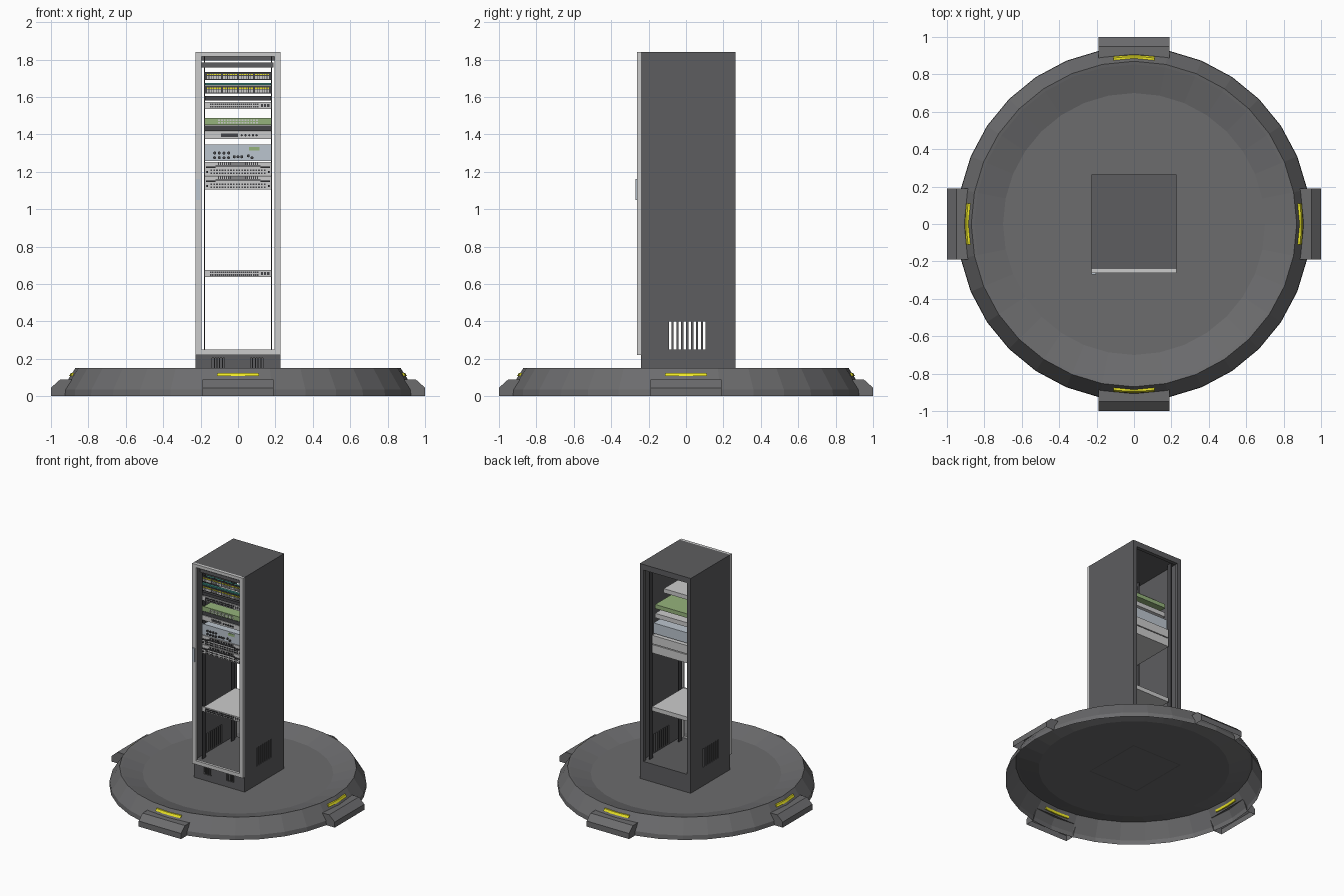
import bpy, bmesh, math
from mathutils import Matrix, Vector

if "Cube" in bpy.data.objects:
    bpy.data.objects.remove(bpy.data.objects["Cube"])


def material(name, rgb):
    m = bpy.data.materials.new(name)
    m.diffuse_color = (*rgb, 1)
    m.use_nodes = True
    m.node_tree.nodes["Principled BSDF"].inputs["Base Color"].default_value = m.diffuse_color
    return m


YELLOW = material("yellow", (0.85, 0.8, 0.02))
GREEN = material("green", (0.3, 0.45, 0.2))
TEAL = material("teal", (0.05, 0.28, 0.24))
PALE = material("pale_blue", (0.5, 0.56, 0.62))
DARK = material("dark_grey", (0.06, 0.06, 0.065))
BODY = material("body_grey", (0.11, 0.11, 0.115))
DISC = material("platform_grey", (0.15, 0.15, 0.155))


def finish(name, bm, mat=None):
    me = bpy.data.meshes.new(name)
    bm.to_mesh(me)
    bm.free()
    ob = bpy.data.objects.new(name, me)
    bpy.context.collection.objects.link(ob)
    if mat:
        me.materials.append(mat)
    return ob


def boxes(name, bounds, mat=None):
    """One object from many (x0, x1, y0, y1, z0, z1) boxes."""
    bm = bmesh.new()
    for x0, x1, y0, y1, z0, z1 in bounds:
        mid = Vector((x0 + x1, y0 + y1, z0 + z1)) / 2
        m = Matrix.Translation(mid) @ Matrix.Diagonal((x1 - x0, y1 - y0, z1 - z0, 1))
        bmesh.ops.create_cube(bm, size=1, matrix=m)
    return finish(name, bm, mat)


def lathe(name, profile, n, mat):
    bm = bmesh.new()
    rings = [[bm.verts.new((r * math.cos(2 * math.pi * i / n), r * math.sin(2 * math.pi * i / n), z))
              for i in range(n)] for r, z in profile]
    for a, b in zip(rings, rings[1:]):
        for i in range(n):
            j = (i + 1) % n
            bm.faces.new((a[i], a[j], b[j], b[i]))
    bm.faces.new(rings[-1])
    return finish(name, bm, mat)


def slotted(u0, u1, z0, z1, slots, s0, s1):
    """Rectangles (u0, u1, z0, z1) of a panel with vertical slots left open."""
    rects = [(u0, u1, z0, s0), (u0, u1, s1, z1)]
    edges = [u0] + [e for s in slots for e in s] + [u1]
    return rects + [(edges[i], edges[i + 1], s0, s1) for i in range(0, len(edges), 2)]


# Platform: open-bottomed dish
lathe("platform", [(0.945, 0), (0.942, 0.035), (0.87, 0.15), (0.853, 0.146), (0.70, 0.10)], 32, DISC)

# Edge brackets and yellow light strips on four sides
for k, side in enumerate(("front", "right", "back", "left")):
    rot = Matrix.Rotation(k * math.pi / 2, 4, 'Z')
    bm = bmesh.new()
    prof = [(-0.925, 0), (-1.0, 0), (-1.0, 0.045), (-0.95, 0.09), (-0.888, 0.09)]
    l, r = [[bm.verts.new((x, y, z)) for y, z in prof] for x in (-0.19, 0.19)]
    for i in range(1, 4):
        bm.faces.new((l[i], r[i], r[i + 1], l[i + 1]))
    bm.faces.new(l[::-1])
    bm.faces.new(r)
    bm.transform(rot)
    finish(side + "_bracket", bm, DISC)

    bm = bmesh.new()
    sect = [(0.883, 0.108), (0.903, 0.108), (0.894, 0.125), (0.878, 0.125)]
    rings = []
    for i in range(9):
        a = math.radians(-90 - 7.1 + 14.2 * i / 8)
        rings.append([bm.verts.new((q * math.cos(a), q * math.sin(a), z)) for q, z in sect])
    for a, b in zip(rings, rings[1:]):
        for i in range(4):
            j = (i + 1) % 4
            bm.faces.new((a[i], b[i], b[j], a[j]))
    bm.faces.new(rings[0])
    bm.faces.new(rings[-1][::-1])
    bm.transform(rot)
    finish(side + "_light_strip", bm, YELLOW)

# Cabinet shell
W, F, B, TOP = 0.228, -0.24, 0.265, 1.84
vents = [(-0.092 + 0.0262 * i, -0.078 + 0.0262 * i) for i in range(8)]
for side, x0, x1 in (("left", -W, -W + 0.012), ("right", W - 0.012, W)):
    boxes(side + "_panel", [(x0, x1, a, b, c, d) for a, b, c, d in
                            slotted(F, B, 0.22, TOP, vents, 0.25, 0.40)], BODY)
I = W - 0.012
boxes("cabinet_top", [(-I, I, F, B, 1.815, TOP)], BODY)
boxes("cabinet_floor", [(-I, I, F, B, 0.22, 0.245)], BODY)
boxes("back_frame", [(s * 0.205 - 0.011, s * 0.205 + 0.011, B - 0.03, B, 0.245, 1.815) for s in (-1, 1)]
      + [(-0.194, 0.194, B - 0.03, B, 1.795, 1.815)], BODY)

# Plinth with front vents
slots = [(c + 0.0145 * i - 0.0335, c + 0.0145 * i - 0.0245) for c in (-0.105, 0.1) for i in range(5)]
boxes("plinth_front", [(a, b, F, F + 0.012, c, d) for a, b, c, d in
                       slotted(-W, W, 0.10, 0.22, slots, 0.15, 0.205)], BODY)
boxes("plinth", [(-W, -I, F + 0.012, B, 0.10, 0.22), (I, W, F + 0.012, B, 0.10, 0.22),
                 (-I, I, B - 0.012, B, 0.10, 0.22)], BODY)

# Front door frame and handle
boxes("door_frame", [(-W, -0.195, -0.262, F, 0.22, TOP), (0.195, W, -0.262, F, 0.22, TOP),
                     (-0.195, 0.195, -0.262, F, 0.22, 0.25), (-0.195, 0.195, -0.262, F, 1.815, TOP)])
boxes("door_handle", [(-0.226, -0.202, -0.269, -0.262, 1.05, 1.16)], PALE)

# Mounting rails, front and back
boxes("mounting_rails", [(s * 0.179 - 0.003, s * 0.179 + 0.003, y, y + 0.045, 0.245, 1.815)
                         for s in (-1, 1) for y in (-0.2, 0.17)], DARK)

# Rack equipment
E, Y = 0.176, -0.2


def unit(name, z0, z1, depth, mat=None):
    """Front plate with a slightly smaller chassis behind."""
    return boxes(name, [(-E, E, Y - 0.008, Y, z0, z1),
                        (-0.165, 0.165, Y, Y + depth, z0 + 0.002, z1 - 0.002)], mat)


def ports(name, x0, x1, z, n, w, h, mat, out=0.012):
    step = (x1 - x0) / n
    boxes(name, [(x0 + step * (i + 0.5) - w / 2, x0 + step * (i + 0.5) + w / 2,
                  Y - out, Y - 0.006, z - h / 2, z + h / 2) for i in range(n)], mat)


def knobs(name, points, r):
    bm = bmesh.new()
    for x, z in points:
        m = Matrix.Translation((x, Y - 0.012, z)) @ Matrix.Rotation(math.pi / 2, 4, 'X')
        bmesh.ops.create_cone(bm, cap_ends=True, segments=10, radius1=r, radius2=r, depth=0.012, matrix=m)
    finish(name, bm, DARK)


boxes("top_blank_panel", [(-0.195, 0.19, Y - 0.008, Y + 0.03, 1.757, 1.783)], BODY)

# Patch panels with four groups of ports and circuit boards behind
for k, z in enumerate((1.69, 1.617)):
    n = f"patch_panel_{k + 1}"
    boxes(n, [(-E, E, Y - 0.008, Y + 0.004, z, z + 0.043)], DARK)
    boxes(n + "_board", [(-0.16 + 0.082 * g, -0.086 + 0.082 * g, Y + 0.004, Y + 0.03, z + 0.006, z + 0.037)
                         for g in range(4)], TEAL)
    for g in range(4):
        x = -0.168 + 0.086 * g
        ports(f"{n}_ports_{g + 1}", x, x + 0.078, z + 0.014, 6, 0.01, 0.016, None)
        ports(f"{n}_labels_{g + 1}", x, x + 0.078, z + 0.03, 6, 0.01, 0.007, YELLOW)
boxes("cable_strip", [(-E, E, Y - 0.01, Y + 0.01, 1.664, 1.674)], TEAL)

# Switches
boxes("cable_guide", [(-E, E, Y - 0.01, Y + 0.05, 1.58, 1.605)], DARK)
for n, z, d in (("upper_switch", 1.535, 0.25), ("lower_switch", 0.636, 0.40)):
    unit(n, z, z + 0.038, d)
    for row in (0.012, 0.026):
        ports(f"{n}_ports_{row}", -0.15, 0.11, z + row, 24, 0.008, 0.009, DARK)
    ports(n + "_uplinks", 0.12, 0.17, z + 0.019, 3, 0.012, 0.016, DARK)

# Green router, blank and control unit
unit("green_router", 1.45, 1.487, 0.36, GREEN)
for row in (1.461, 1.475):
    ports(f"router_ports_{row}", -0.11, 0.11, row, 14, 0.01, 0.008, None)
unit("blank_unit", 1.418, 1.448, 0.03, DARK)
unit("control_unit", 1.375, 1.415, 0.36)
boxes("control_display", [(-0.09, 0.0, Y - 0.011, Y - 0.006, 1.386, 1.404)], DARK)
knobs("control_buttons", [(0.02 + 0.02 * i, 1.395) for i in range(5)], 0.006)

# Large power unit
unit("power_unit", 1.257, 1.345, 0.38, PALE)
boxes("power_display", [(0.06, 0.115, Y - 0.011, Y - 0.006, 1.313, 1.333)], GREEN)
knobs("power_buttons", [(-0.125 + 0.025 * i, 1.3) for i in range(4)]
      + [(-0.125 + 0.025 * i, 1.275) for i in range(4)]
      + [(-0.02 + 0.02 * i, 1.28) for i in range(3)] + [(0.055, 1.285), (0.075, 1.275)], 0.008)

# Two servers with grilles, bezel bars and drive bays
for k, z in enumerate((1.181, 1.106)):
    n = f"server_{k + 1}"
    unit(n, z, z + 0.072, 0.40)
    boxes(n + "_bezel", [(-0.12, 0.12, Y - 0.02, Y - 0.006, z + 0.046, z + 0.052),
                         (-0.17, -0.12, Y - 0.02, Y - 0.006, z + 0.04, z + 0.046),
                         (0.12, 0.17, Y - 0.02, Y - 0.006, z + 0.04, z + 0.046)], DARK)
    ports(n + "_grille", -0.11, 0.11, z + 0.061, 20, 0.006, 0.013, DARK)
    for row in (0.01, 0.026):
        ports(f"{n}_bays_{row}", -0.15, 0.15, z + row, 20, 0.009, 0.008, DARK)
    knobs(n + "_screws", [(s * 0.165, z + 0.018) for s in (-1, 1)], 0.006)
